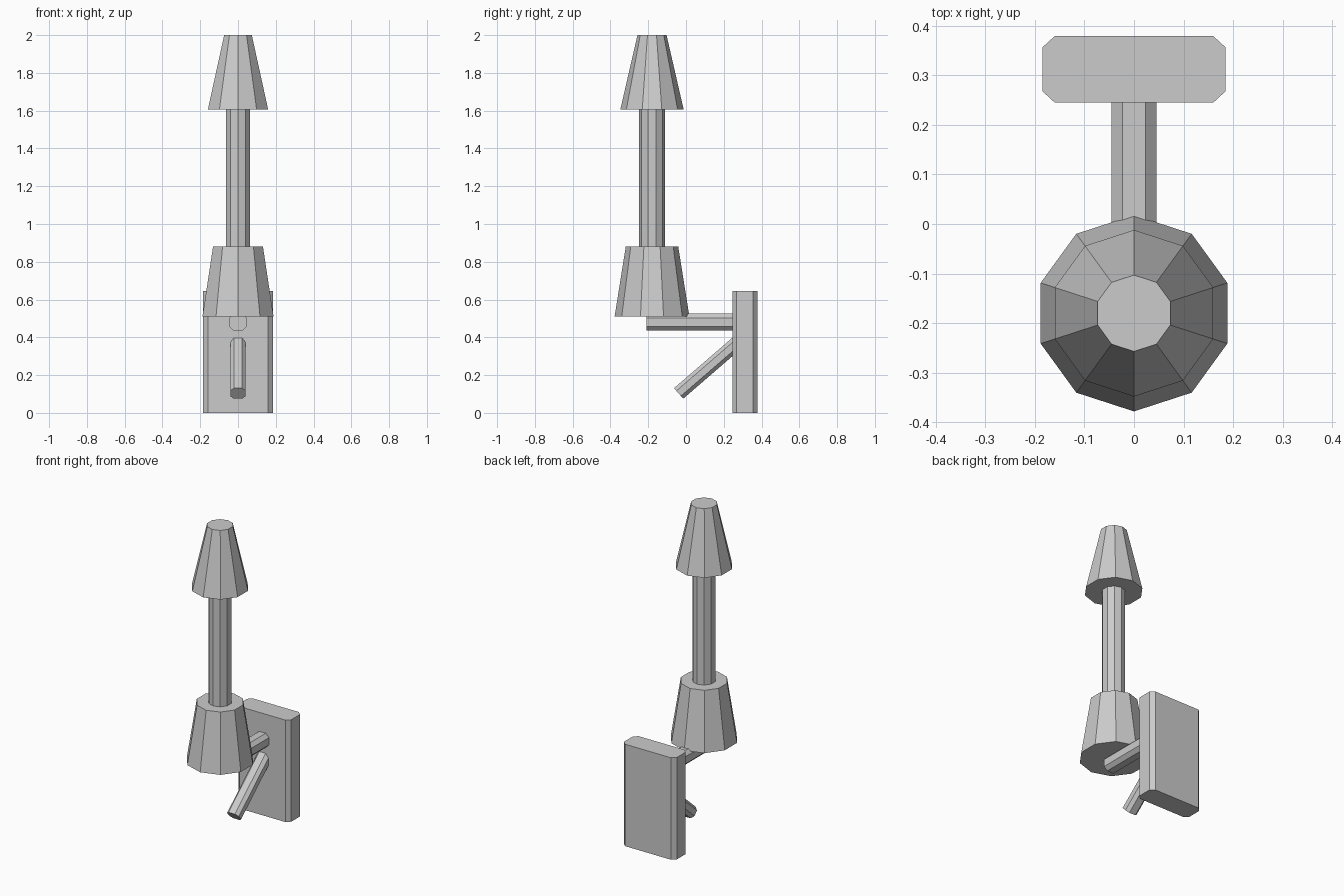
import bpy, bmesh
from math import sin, cos, pi, atan2
from mathutils import Matrix, Vector

if "Cube" in bpy.data.objects:
    bpy.data.objects.remove(bpy.data.objects["Cube"])

AXIS_Y = -0.18


def make_object(name, bm, matrix=Matrix()):
    bmesh.ops.transform(bm, matrix=matrix, verts=bm.verts)
    bmesh.ops.recalc_face_normals(bm, faces=bm.faces)
    mesh = bpy.data.meshes.new(name)
    bm.to_mesh(mesh)
    bm.free()
    obj = bpy.data.objects.new(name, mesh)
    bpy.context.collection.objects.link(obj)
    return obj


def loft(name, sections, height, matrix):
    """Capped solid between two matching outlines, along local z."""
    bm = bmesh.new()
    rings = [[bm.verts.new((x, y, z)) for x, y in pts]
             for pts, z in zip(sections, (0, height))]
    n = len(rings[0])
    for i in range(n):
        j = (i + 1) % n
        bm.faces.new((rings[0][i], rings[0][j], rings[1][j], rings[1][i]))
    for ring in rings:
        bm.faces.new(ring)
    return make_object(name, bm, matrix)


def decagon(r):
    return [(r * sin(2 * pi * i / 10), r * cos(2 * pi * i / 10)) for i in range(10)]


def chamfered(hx, hy, c, d=None):
    d = d or c
    return [(hx, d - hy), (hx, hy - d), (hx - c, hy), (c - hx, hy),
            (-hx, hy - d), (-hx, d - hy), (c - hx, -hy), (hx - c, -hy)]


def bar(name, start, end, hx, hy, c):
    """Eight-sided bar in the yz plane; x stays the width."""
    start, end = Vector(start), Vector(end)
    v = end - start
    rot = Matrix.Rotation(atan2(-v.y, v.z), 4, 'X')
    return loft(name, [chamfered(hx, hy, c)] * 2, v.length,
                Matrix.Translation(start) @ rot)


# Stacked ten-sided holder, candle stem and tapered flame
for name, z0, z1, r0, r1 in (("holder_cup", 0.51, 0.88, 0.198, 0.139),
                             ("candle_stem", 0.88, 1.605, 0.068, 0.068),
                             ("flame", 1.605, 2.0, 0.168, 0.077)):
    loft(name, [decagon(r0), decagon(r1)], z1 - z0,
         Matrix.Translation((0, AXIS_Y, z0)))

# Wall plate with chamfered vertical edges
loft("wall_plate", [chamfered(0.185, 0.067, 0.025, 0.023)] * 2, 0.645,
     Matrix.Translation((0, 0.312, 0)))

# Horizontal support arm and slanted lower bar
bar("support_arm", (0, -0.21, 0.48), (0, 0.27, 0.48), 0.045, 0.045, 0.022)
bar("slanted_bar", (0, -0.039, 0.103), (0, 0.285, 0.383), 0.041, 0.037, 0.019)
